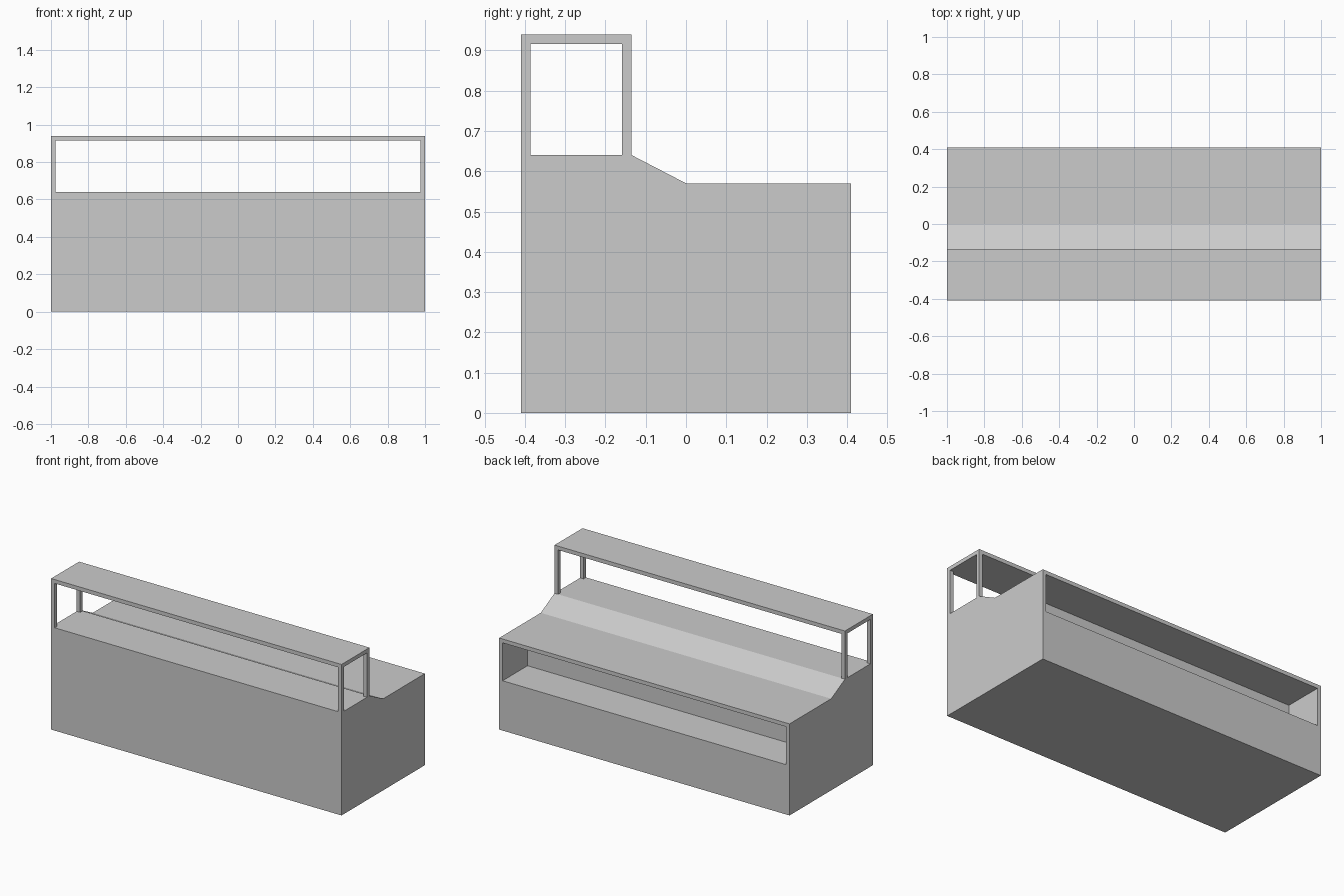
import bpy
import bmesh
from mathutils import Vector

cube = bpy.data.objects.get("Cube")
if cube:
    bpy.data.objects.remove(cube, do_unlink=True)

# Main dimensions
HALF_LENGTH, HALF_DEPTH = 1.0, 0.41
DECK, LEDGE, TOP = 0.57, 0.64, 0.94
LEDGE_BACK = -0.135
WALL = 0.024
SHELF_HEIGHT, SHELF_DEPTH = 0.31, 0.245

grey = bpy.data.materials.new("plain_grey")
grey.use_nodes = True
colour = (0.6, 0.6, 0.6, 1)
grey.diffuse_color = colour
grey.node_tree.nodes["Principled BSDF"].inputs["Base Color"].default_value = colour


def add_object(name, bm):
    bmesh.ops.recalc_face_normals(bm, faces=bm.faces[:])
    mesh = bpy.data.meshes.new(name)
    bm.to_mesh(mesh)
    bm.free()
    mesh.materials.append(grey)
    obj = bpy.data.objects.new(name, mesh)
    bpy.context.collection.objects.link(obj)
    return obj


def add_box(name, low, high):
    low, high = Vector(low), Vector(high)
    bm = bmesh.new()
    bmesh.ops.create_cube(bm, size=1)
    bmesh.ops.scale(bm, vec=high - low, verts=bm.verts)
    bmesh.ops.translate(bm, vec=(low + high) / 2, verts=bm.verts)
    return add_object(name, bm)


# Counter body: side profile extruded along its length
profile = [(-HALF_DEPTH, 0), (HALF_DEPTH, 0), (HALF_DEPTH, DECK), (0, DECK),
           (LEDGE_BACK, LEDGE), (-HALF_DEPTH, LEDGE)]
bm = bmesh.new()
end = bm.faces.new([bm.verts.new((-HALF_LENGTH, y, z)) for y, z in profile])
sweep = bmesh.ops.extrude_face_region(bm, geom=[end], use_keep_orig=True)
moved = [v for v in sweep["geom"] if isinstance(v, bmesh.types.BMVert)]
bmesh.ops.translate(bm, vec=(2 * HALF_LENGTH, 0, 0), verts=moved)
bmesh.ops.recalc_face_normals(bm, faces=bm.faces[:])

# Open shelf sunk into the back
back = max(bm.faces, key=lambda f: f.normal.y)
bmesh.ops.inset_region(bm, faces=[back], thickness=WALL, use_even_offset=True)
for v in back.verts:
    v.co.z = DECK - WALL if v.co.z > DECK / 2 else SHELF_HEIGHT
recess = bmesh.ops.extrude_discrete_faces(bm, faces=[back])["faces"][0]
bmesh.ops.translate(bm, vec=(0, -SHELF_DEPTH, 0), verts=recess.verts[:])
add_object("counter_body", bm)

# Canopy roof and its four corner posts
add_box("canopy_roof", (-HALF_LENGTH, -HALF_DEPTH, TOP - WALL),
        (HALF_LENGTH, LEDGE_BACK, TOP))
for side, x in (("right", -HALF_LENGTH), ("left", HALF_LENGTH - WALL)):
    for place, y in (("front", -HALF_DEPTH), ("back", LEDGE_BACK - WALL)):
        add_box(f"{place}_{side}_post", (x, y, LEDGE),
                (x + WALL, y + WALL, TOP - WALL))
